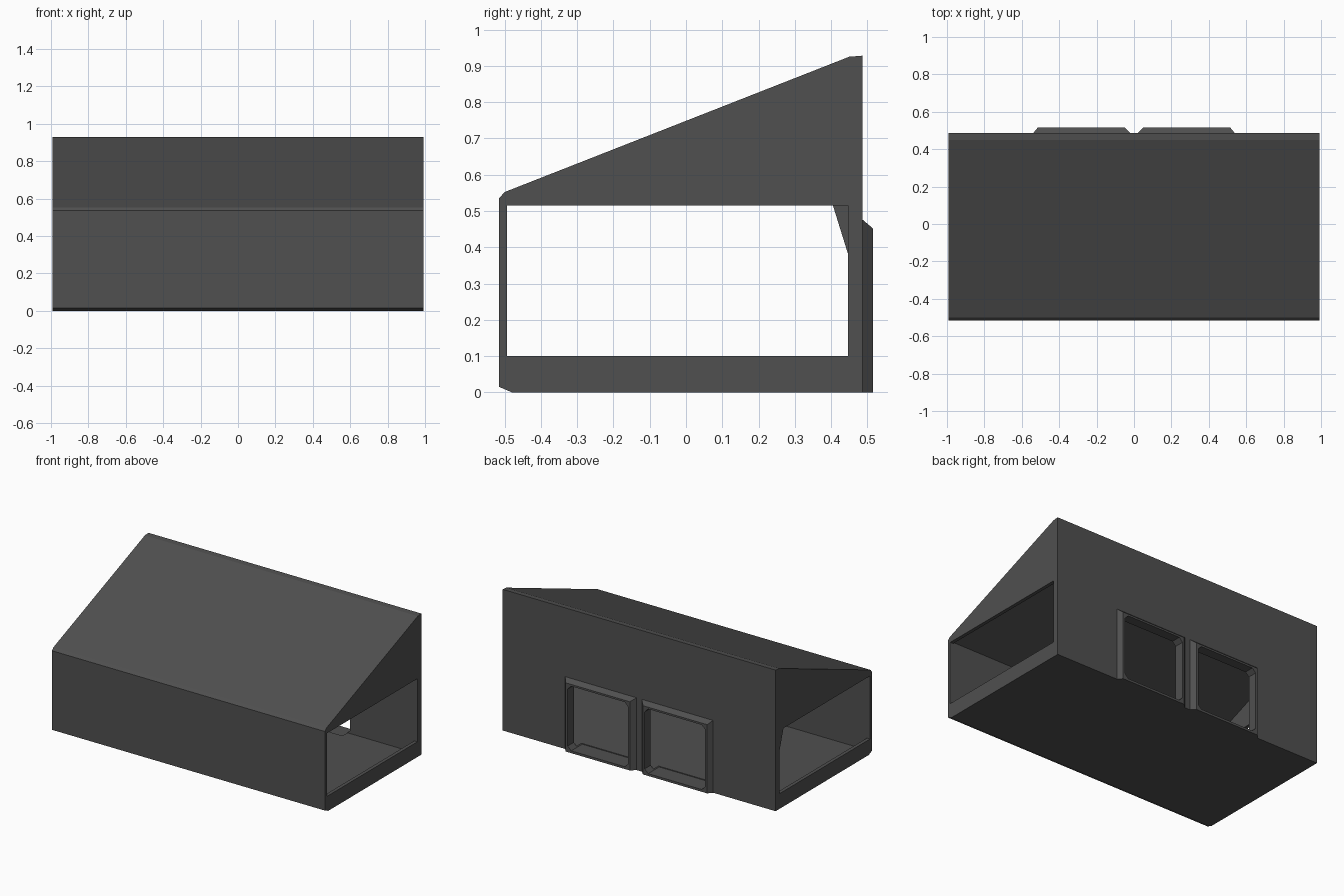
import bpy, bmesh

if "Cube" in bpy.data.objects:
    bpy.data.objects.remove(bpy.data.objects["Cube"])

dark = bpy.data.materials.new("dark_grey")
dark.diffuse_color = (0.08, 0.08, 0.08, 1)
dark.use_nodes = True
dark.node_tree.nodes["Principled BSDF"].inputs["Base Color"].default_value = dark.diffuse_color


def loft(name, ring_a, ring_b):
    """Closed solid between two matching rings of points."""
    bm = bmesh.new()
    a = [bm.verts.new(p) for p in ring_a]
    b = [bm.verts.new(p) for p in ring_b]
    n = len(a)
    bm.faces.new(a)
    bm.faces.new(b[::-1])
    for i in range(n):
        j = (i + 1) % n
        bm.faces.new((a[j], a[i], b[i], b[j]))
    bmesh.ops.recalc_face_normals(bm, faces=bm.faces)
    me = bpy.data.meshes.new(name)
    bm.to_mesh(me)
    bm.free()
    ob = bpy.data.objects.new(name, me)
    bpy.context.collection.objects.link(ob)
    return ob


def prism(name, yz, x0, x1):
    return loft(name, [(x0, y, z) for y, z in yz], [(x1, y, z) for y, z in yz])


def combine(ob, other, op):
    mod = ob.modifiers.new(op, 'BOOLEAN')
    mod.operation, mod.solver, mod.object = op, 'EXACT', other
    bpy.context.view_layer.objects.active = ob
    bpy.ops.object.modifier_apply(modifier=mod.name)
    bpy.data.objects.remove(other, do_unlink=True)


# Outer shed with a single-pitch roof
shed = prism("shed_shell",
             [(-.515, .015), (-.48, 0), (.487, 0), (.487, .928),
              (.45, .925), (-.5, .552), (-.515, .535)], -.993, .993)

# Raised frame around each doorway, bevelled towards the wall
for s in (-1, 1):
    base = [(.002, 0), (.552, 0), (.552, .49), (.002, .49)]
    face = [(.048, 0), (.515, 0), (.515, .452), (.048, .452)]
    combine(shed, loft("door_frame",
                       [(s * x, .515, z) for x, z in face],
                       [(s * x, .47, z) for x, z in base]), 'UNION')

# Hollow inside following the roof slope
combine(shed, prism("room_cutter",
                    [(-.497, .02), (.452, .02), (.452, .895), (-.497, .525)],
                    -.97, .97), 'DIFFERENCE')

# Doorways with slightly rounded corners
for s in (-1, 1):
    hole = [(.085, .015), (.475, .015), (.5, .04), (.5, .415),
            (.475, .44), (.085, .44), (.06, .415), (.06, .04)]
    combine(shed, loft("door_cutter",
                       [(s * x, .6, z) for x, z in hole],
                       [(s * x, .4, z) for x, z in hole]), 'DIFFERENCE')

# Wide openings in both ends; the left one has a clipped corner
combine(shed, prism("right_end_cutter",
                    [(-.494, .1), (.447, .1), (.447, .515), (-.494, .515)],
                    .9, 1.1), 'DIFFERENCE')
combine(shed, prism("left_end_cutter",
                    [(-.494, .1), (.447, .1), (.447, .38), (.405, .515),
                     (-.494, .515)], -1.1, -.9), 'DIFFERENCE')

shed.data.materials.clear()
shed.data.materials.append(dark)
for p in shed.data.polygons:
    p.material_index = 0
